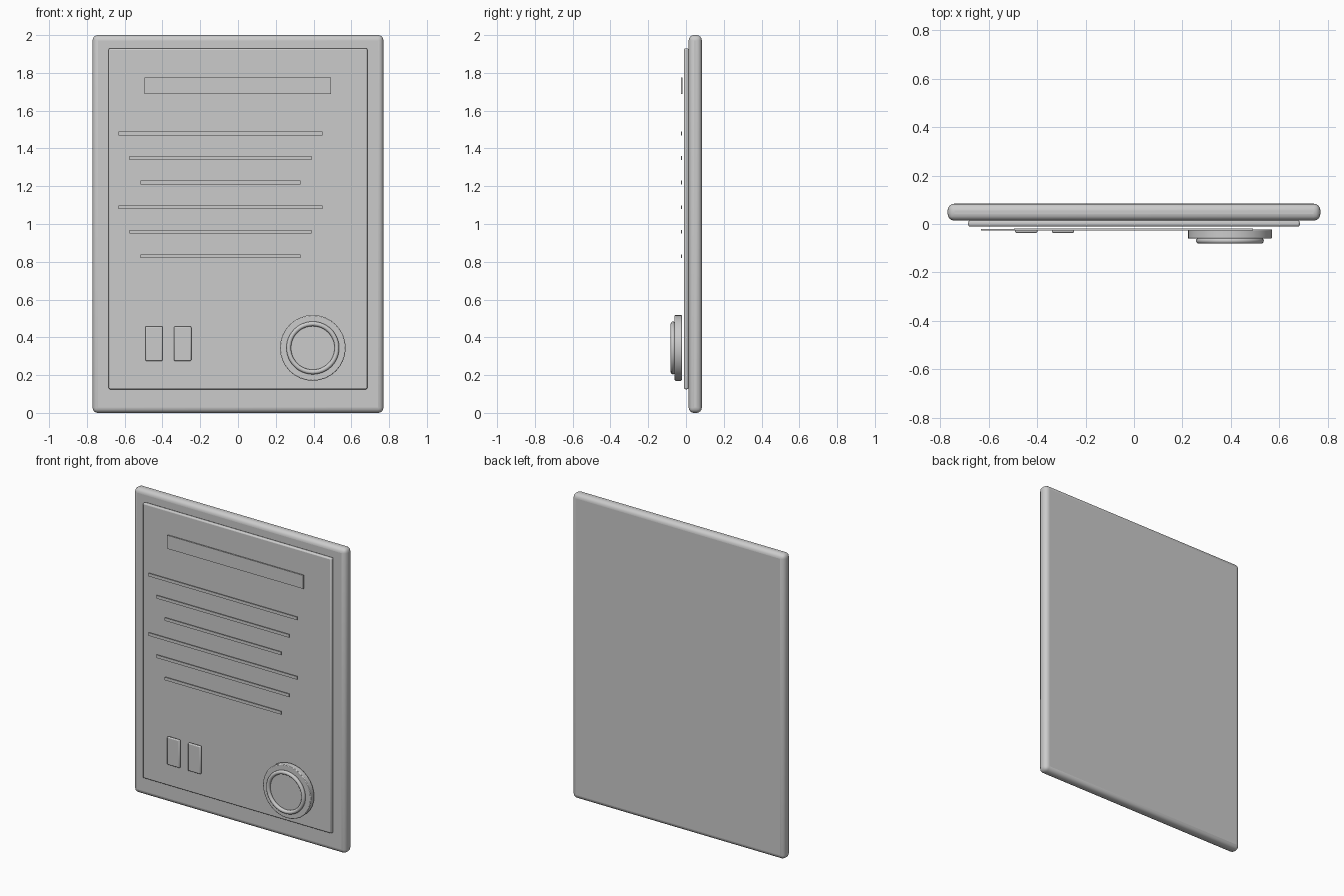
import bpy
import math

cube = bpy.data.objects.get("Cube")
if cube:
    bpy.data.objects.remove(cube, do_unlink=True)

grey = bpy.data.materials.new("plain grey")
grey.use_nodes = True
colour = (0.6, 0.6, 0.6, 1)
grey.diffuse_color = colour
grey.node_tree.nodes["Principled BSDF"].inputs["Base Color"].default_value = colour


def finish(name, bevel=0, segments=3):
    ob = bpy.context.object
    ob.name = name
    ob.data.materials.append(grey)
    bpy.ops.object.transform_apply(location=False, rotation=True, scale=True)
    if bevel:
        mod = ob.modifiers.new("rounded edges", "BEVEL")
        mod.width = bevel
        mod.segments = segments
    bpy.ops.object.shade_smooth_by_angle(angle=math.radians(35))
    return ob


def box(name, x, y, z, bevel=0, segments=3):
    """Box given by its (low, high) range on each axis."""
    spans = (x, y, z)
    bpy.ops.mesh.primitive_cube_add(size=1, location=[(a + b) / 2 for a, b in spans])
    bpy.context.object.scale = [b - a for a, b in spans]
    return finish(name, bevel, segments)


# Backing board and raised sheet
box("backing_board", (-0.77, 0.77), (0.014, 0.084), (0, 2), 0.028, 4)
box("sheet", (-0.685, 0.685), (-0.011, 0.014), (0.125, 1.93), 0.008, 2)

# Heading bar
box("heading_bar", (-0.495, 0.492), (-0.027, -0.019), (1.687, 1.775))

# Text lines, each shorter than the last, in two groups of three
for i in range(6):
    inset = 0.058 * (i % 3)
    z = 1.479 - 0.13 * i
    box(f"text_line_{i + 1}", (-0.632 + inset, 0.447 - inset),
        (-0.026, -0.02), (z - 0.01, z + 0.01))

# Two small tabs
for i, x in enumerate((-0.445, -0.293)):
    box(f"tab_{i + 1}", (x - 0.046, x + 0.046), (-0.037, -0.02), (0.275, 0.458), 0.006, 2)

# Round seal with a raised ring
cx, cz = 0.396, 0.344
face_on = (math.pi / 2, 0, 0)
bpy.ops.mesh.primitive_cylinder_add(vertices=32, radius=0.174, depth=0.038,
                                    location=(cx, -0.041, cz), rotation=face_on)
finish("seal_disc", 0.004, 2)
bpy.ops.mesh.primitive_torus_add(major_radius=0.1275, minor_radius=0.0125,
                                 major_segments=48, minor_segments=12,
                                 location=(cx, -0.069, cz), rotation=face_on)
finish("seal_ring")
